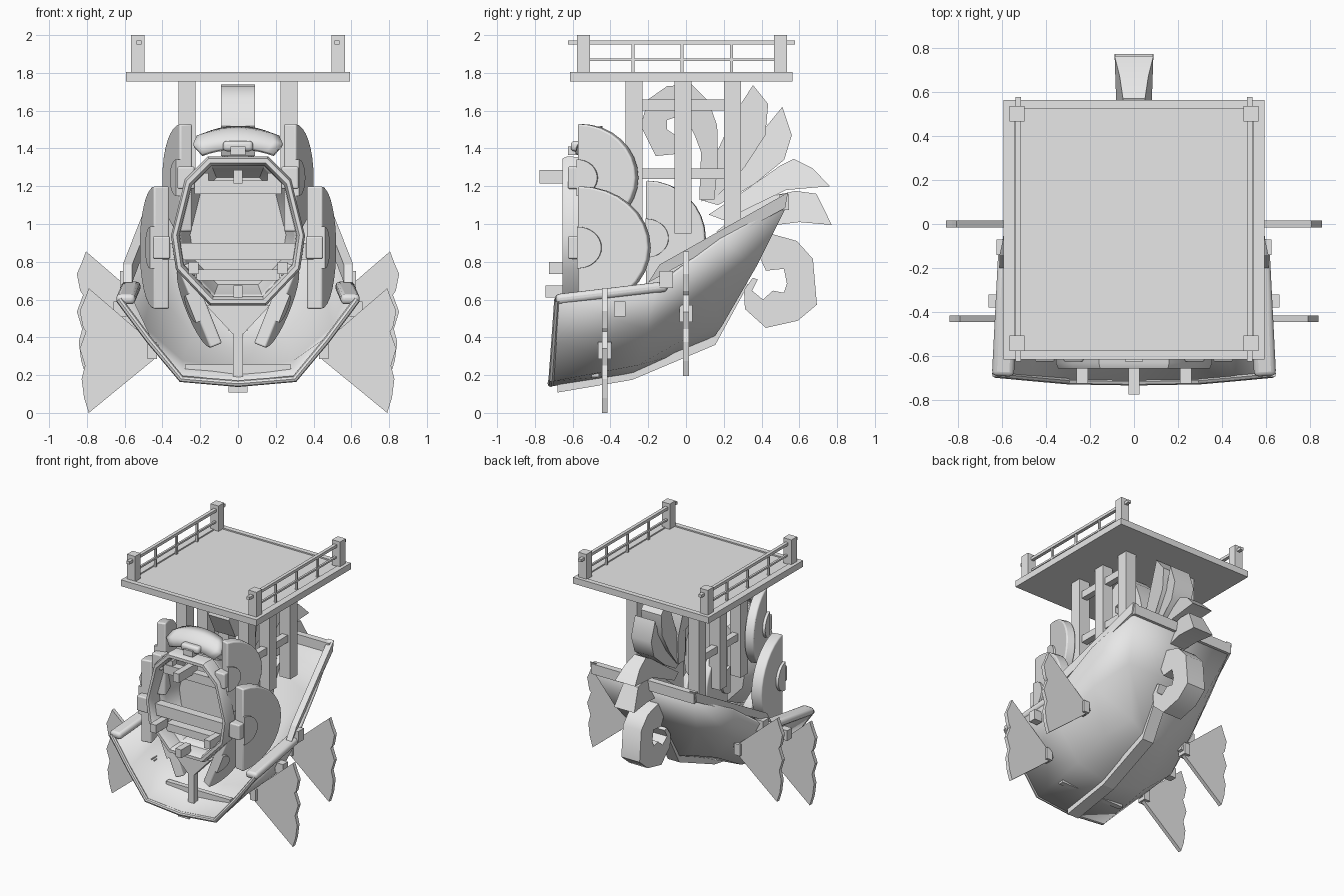
import bpy, bmesh, math
from mathutils import Vector, Matrix

if "Cube" in bpy.data.objects:
    bpy.data.objects.remove(bpy.data.objects["Cube"])

grey = bpy.data.materials.new("light_grey")
grey.diffuse_color = (0.8, 0.8, 0.8, 1)
grey.use_nodes = True
grey.node_tree.nodes["Principled BSDF"].inputs["Base Color"].default_value = grey.diffuse_color


def finish(ob, bevel=0, solid=0, smooth=True, angle=40):
    ob.data.materials.clear()
    ob.data.materials.append(grey)
    if solid:
        m = ob.modifiers.new("thickness", 'SOLIDIFY')
        m.thickness, m.offset = solid, 0
    if bevel:
        m = ob.modifiers.new("soft_edge", 'BEVEL')
        m.width, m.segments, m.limit_method = bevel, 3, 'ANGLE'
    if smooth:
        bpy.ops.object.select_all(action='DESELECT')
        ob.select_set(True)
        bpy.context.view_layer.objects.active = ob
        bpy.ops.object.shade_smooth_by_angle(angle=math.radians(angle))
    return ob


def mesh(name, verts, faces, mat=Matrix(), **kw):
    me = bpy.data.meshes.new(name)
    me.from_pydata([mat @ Vector(v) for v in verts], [], faces)
    bm = bmesh.new()
    bm.from_mesh(me)
    bmesh.ops.recalc_face_normals(bm, faces=bm.faces)
    bm.to_mesh(me)
    bm.free()
    ob = bpy.data.objects.new(name, me)
    bpy.context.collection.objects.link(ob)
    return finish(ob, **kw)


def bridge(rows, closed):
    """Quads between successive rows of equal length."""
    n, f = len(rows[0]), []
    for j in range(len(rows) - 1):
        for i in range(n if closed else n - 1):
            k = (i + 1) % n
            f.append((j*n + i, j*n + k, (j+1)*n + k, (j+1)*n + i))
    return f


def prism(name, a, b, mat=Matrix(), **kw):
    """Solid between two matching outlines."""
    n = len(a)
    faces = bridge([a, b], True) + [tuple(range(n)), tuple(range(n, 2*n))]
    return mesh(name, list(a) + list(b), faces, mat, **kw)


def box(name, x0, x1, y0, y1, z0, z1, **kw):
    ring = [(x0, y0), (x1, y0), (x1, y1), (x0, y1)]
    kw.setdefault("smooth", False)
    return prism(name, [(x, y, z0) for x, y in ring], [(x, y, z1) for x, y in ring], **kw)


def beam(name, p, q, w, h, **kw):
    p, q = Vector(p), Vector(q)
    d = (q - p).normalized()
    side = d.cross(Vector((0, 0, 1))).normalized() * w / 2
    up = side.normalized().cross(d) * h / 2
    ends = [[c + side*i + up*j for i, j in ((-1, -1), (1, -1), (1, 1), (-1, 1))] for c in (p, q)]
    return prism(name, *ends, **kw)


def tube(name, pts, r):
    cu = bpy.data.curves.new(name, 'CURVE')
    cu.dimensions, cu.bevel_depth, cu.bevel_resolution = '3D', r, 2
    sp = cu.splines.new('POLY')
    sp.points.add(len(pts) - 1)
    for p, c in zip(sp.points, pts):
        p.co = (*c, 1)
    ob = bpy.data.objects.new(name, cu)
    bpy.context.collection.objects.link(ob)
    bpy.ops.object.select_all(action='DESELECT')
    ob.select_set(True)
    bpy.context.view_layer.objects.active = ob
    bpy.ops.object.convert(target='MESH')
    return finish(bpy.context.object)


def side_shape(name, pts, widths, **kw):
    """Outline in y, z given a half width in x for each point."""
    return prism(name, [(-w, *p) for p, w in zip(pts, widths)],
                 [(w, *p) for p, w in zip(pts, widths)], **kw)


# lookout deck with a raised border
box("deck", -.59, .59, -.615, .563, 1.755, 1.795)
for s in (-1, 1):
    box("deck_side_border", *sorted((s*.54, s*.592)), -.615, .563, 1.755, 1.805)
    for y in (-.577, .466):
        box("corner_post", s*.531 - .035, s*.531 + .035, y, y + .07, 1.80, 2.0)
    box("top_rail", s*.525 - .013, s*.525 + .013, -.624, .577, 1.95, 1.972)
    box("lower_rail", s*.525 - .008, s*.525 + .008, -.55, .5, 1.862, 1.876)
    for y in (-.28, -.02, .24):
        box("baluster", s*.525 - .008, s*.525 + .008, y - .008, y + .008, 1.80, 1.955)
    # tower legs and crossbars
    for y in (-.275, -.015, .245):
        box("tower_leg", s*.27 - .046, s*.27 + .046, y - .045, y + .045, .95, 1.76)
    for z in (1.63, 1.265):
        box("tower_crossbar", s*.27 - .025, s*.27 + .025, -.24, .21, z - .028, z + .028)
for y in (-.615, .523):
    box("deck_end_border", -.59, .59, y, y + .04, 1.755, 1.805)

# hull: half sections from bow to stern, mirrored
stations = [
    [(.63, -.68, .60), (.47, -.695, .385), (.30, -.71, .18), (0, -.715, .155)],
    [(.60, -.17, .66), (.51, -.21, .45), (.30, -.26, .265), (0, -.29, .22)],
    [(.54, .18, .92), (.46, .10, .66), (.25, -.02, .40), (0, -.08, .315)],
    [(.44, .53, 1.12), (.35, .36, .78), (.17, .18, .47), (0, .13, .40)]]
rows = [r + [(-x, y, z) for x, y, z in reversed(r[:3])] for r in stations]
mesh("hull", sum(rows, []), bridge(rows, False) + [tuple(range(21, 28))], solid=.03, angle=65)
tube("bow_rim", rows[0], .018)
beam("stern_rim", (-.45, .52, 1.115), (.45, .52, 1.115), .05, .08)
side_shape("keel", [(-.68, .16), (-.68, .108), (-.285, .175), (.155, .36), (.33, .68),
                    (.29, .70), (.12, .42), (-.29, .235)], [.05]*8, smooth=False)
for s in (-1, 1):
    beam("bow_armrest", (s*.595, -.69, .60), (s*.565, -.10, .67), .10, .055, bevel=.022)
    rim = [(.585, -.14, .785), (.435, .54, 1.167), (.435, .525, 1.085), (.585, -.20, .69)]
    prism("stern_side_rim", [(s*(x - .025), y, z) for x, y, z in rim],
          [(s*(x + .025), y, z) for x, y, z in rim], smooth=False)
    box("gunwale_block", s*.59 - .035, s*.59 + .035, -.14, -.07, .66, .75)
    box("gunwale_block", s*.625 - .035, s*.625 + .035, -.38, -.32, .51, .59)

# paddle fins, two on each side
fin = [(.43, .35), (.79, .66), (.812, .60), (.838, .54), (.82, .45), (.805, .43), (.838, .34),
       (.81, .25), (.828, .18), (.815, .08), (.79, 0), (.43, .295)]
for s in (-1, 1):
    for y, dx, dz in ((-.43, 0, 0), (0, .015, .195)):
        prism("paddle_fin", [(s*(x + dx), y - .015, z + dz) for x, z in fin],
              [(s*(x + dx), y + .015, z + dz) for x, z in fin], smooth=False)
        x = s*(.455 + dx)
        box("fin_clamp", x - .025, x + .025, y - .035, y + .035, .285 + dz, .375 + dz)
        beam("fin_axle", (x - s*.04, y, .34 + dz), (x, y, .33 + dz), .04, .045)

# open cockpit pod with a thick rim
half = [(.14, .59), (.31, .77), (.335, .94), (.265, 1.22), (.15, 1.335)]
outline = half + [(-x, z) for x, z in reversed(half)]


def pod_ring(y, k):
    return [(x*k, y, .96 + (z - .96)*k) for x, z in outline]


rim = [pod_ring(y, k) for y, k in ((-.54, 1.05), (-.63, 1.06), (-.655, 1.03), (-.655, .97),
                                   (-.63, .93), (-.54, .92), (-.54, 1.05))]
mesh("cockpit_rim", sum(rim, []), bridge(rim, True))
pod = [pod_ring(y, k) for y, k in ((-.56, .97), (-.48, .92), (-.36, .78))]
mesh("cockpit_shell", sum(pod, []), bridge(pod, True) + [tuple(range(20, 30))], solid=.025)
box("cockpit_crossbar", -.40, .40, -.60, -.53, .81, .90)
box("cockpit_top_bar", -.23, .23, -.60, -.54, 1.16, 1.23)
box("cockpit_low_bar", -.22, .22, -.58, -.50, .70, .76)
box("nose_peg", -.025, .025, -.775, -.54, 1.215, 1.285)
box("chin_peg", -.025, .025, -.745, -.62, .61, .675)
for s in (-1, 1):
    box("side_peg", s*.235 - .026, s*.235 + .026, -.725, -.58, .735, .80)

# hood above the cockpit with its latch
hood = [[(w*a, y, z - .035*a*a) for a in [i/5 - 1 for i in range(11)]]
        for w, y, z in ((.19, -.57, 1.40), (.235, -.545, 1.45), (.215, -.50, 1.49), (.17, -.44, 1.505))]
mesh("hood", sum(hood, []), bridge(hood, False), solid=.03)
box("hood_latch", -.08, .08, -.61, -.54, 1.385, 1.44, bevel=.02, smooth=True)
box("latch_tab", -.04, .04, -.625, -.56, 1.365, 1.41)

# pedestal inside the bow
box("pedestal_post", -.026, .026, -.585, -.535, .17, .44)
bracket = ((-.17, .57), (-.03, .42), (.03, .42), (.17, .57))
prism("pedestal_bracket", [(x, -.59, z) for x, z in bracket],
      [(x, -.53, z) for x, z in bracket], smooth=False)
box("floor_plank", -.28, .28, -.50, -.46, .19, .255)


# half-round fans: x, y, z, radius, depth, thickness, roll, yaw
def half_disc(r, d, x0, x1):
    arc = [math.pi*(i/16 - .5) for i in range(17)]
    return [[(x, d*math.cos(a), r*math.sin(a)) for a in arc] for x in (x0, x1)]


for s in (-1, 1):
    for x, y, z, r, d, t, roll, yaw in ((.275, -.565, 1.245, .285, .32, .07, 0, .3),
                                        (.405, -.565, .875, .325, .38, .085, 0, .2),
                                        (.20, -.565, .57, .23, .24, .07, .38, .2),
                                        (.19, -.21, .925, .305, .315, .06, 0, .1)):
        m = Matrix.Translation((s*x, y, z)) @ Matrix.Rotation(s*roll, 4, 'Y') \
            @ Matrix.Rotation(-s*yaw, 4, 'Z')
        prism("side_fan", *half_disc(r, d, -t/2, t/2), m, bevel=.01)
        prism("fan_hub", *half_disc(r*.34, r*.4, s*t/2 - .02, s*t/2 + .015), m)
        if y < -.5 and roll == 0:
            box("fan_bracket", s*x - .045, s*x + .045, -.625, -.54, z - .06, z + .06, bevel=.01)
            beam("fan_arm", (s*(x - .12), -.57, z), (s*x, -.57, z), .05, .05)

# curled ornaments
top_curl = [(-.16, 1.36), (-.24, 1.52), (-.20, 1.66), (-.10, 1.73), (.03, 1.738), (.12, 1.65),
            (.165, 1.52), (.17, 1.34), (.15, 1.13), (.07, 1.13), (.08, 1.38), (.05, 1.46),
            (.0, 1.56), (-.04, 1.57), (-.10, 1.55), (-.10, 1.50), (-.04, 1.46), (-.06, 1.37)]
tail_curl = [(.26, .80), (.31, .89), (.43, .954), (.587, .91), (.672, .815), (.693, .573),
             (.592, .488), (.423, .45), (.312, .55), (.307, .65), (.354, .716), (.38, .705),
             (.35, .647), (.407, .60), (.46, .647), (.518, .636), (.534, .684), (.518, .763),
             (.423, .753), (.39, .825), (.33, .77)]
side_shape("top_curl", top_curl, [min(.09, max(.04, .04 + (z - 1.3)*.2)) if y > .06 else .09
                                  for y, z in top_curl])
side_shape("tail_curl", tail_curl, [.08]*21)

# tail feathers: narrow root and inner edge, wide outer edge and tip
feathers = [
    [(.08, 1.12), (.14, 1.33), (.26, 1.59), (.355, 1.735), (.435, 1.635), (.42, 1.47), (.31, 1.30), (.15, 1.13)],
    [(.10, 1.12), (.28, 1.36), (.42, 1.51), (.51, 1.62), (.56, 1.47), (.52, 1.34), (.36, 1.21), (.17, 1.10)],
    [(.12, 1.05), (.33, 1.19), (.50, 1.31), (.57, 1.345), (.67, 1.295), (.762, 1.20), (.53, 1.18), (.20, 1.02)],
    [(.16, .96), (.34, 1.10), (.46, 1.15), (.58, 1.175), (.69, 1.16), (.772, .995), (.60, 1.01), (.28, .97)]]
for i, pts in enumerate(feathers):
    up = [.02, .03, .045, .088, .088, .085, .07, .03] if i < 2 else \
         [.02, .03, .045, .05, .065, .088, .08, .04]
    side_shape("tail_feather", pts, up)
